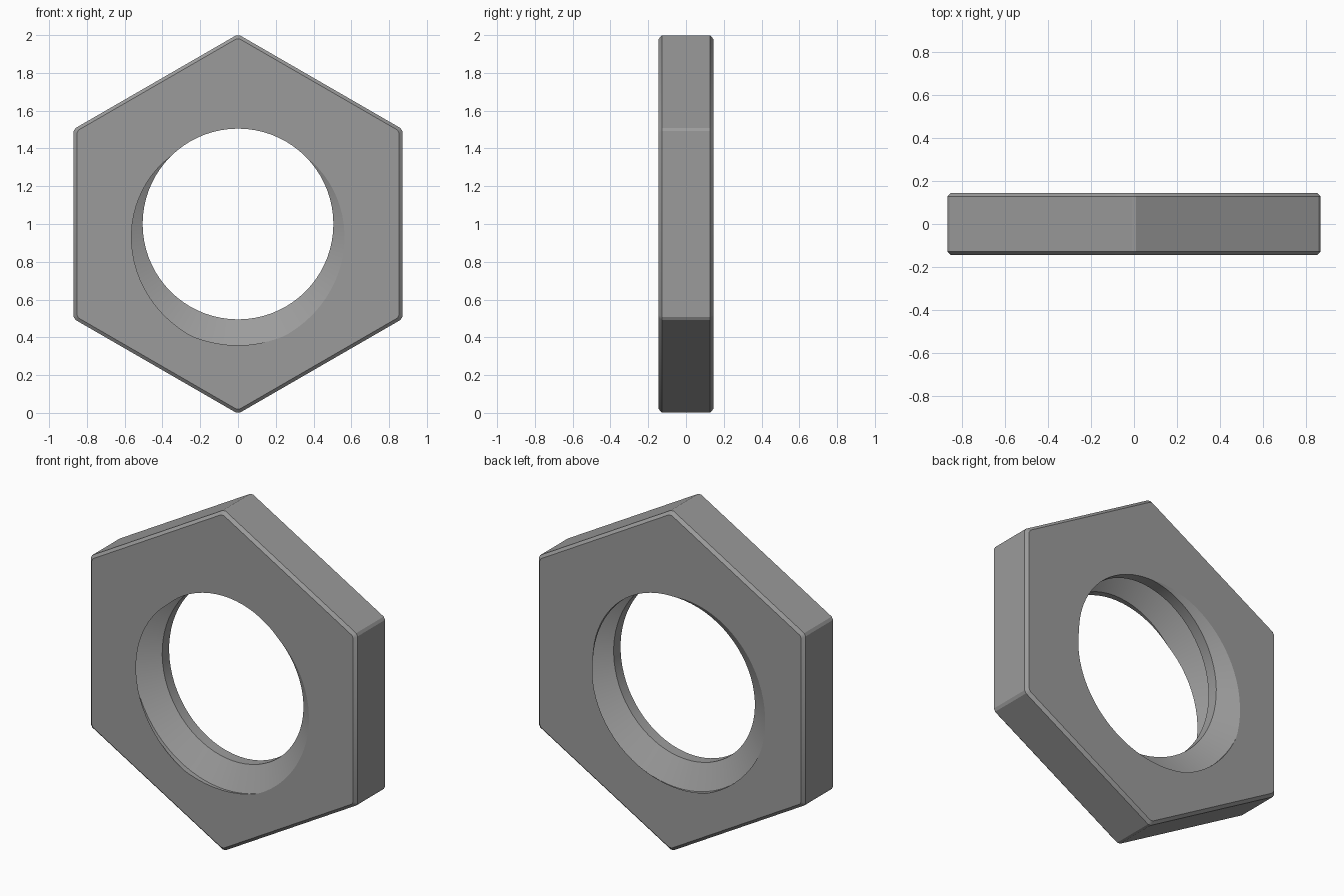
import bpy, bmesh, math

if "Cube" in bpy.data.objects:
    bpy.data.objects.remove(bpy.data.objects["Cube"])

HALF = 0.145        # half thickness of the nut
PITCH = 0.258       # thread pitch
CREST, ROOT = 0.505, 0.642
APOTHEM, CORNER, CHAMFER = 0.87, 0.011, 0.017
STEPS = 72          # columns per thread turn

bm = bmesh.new()

# Threaded hole: sweep one pitch of the profile along a right-handed helix
profile = [(-1/8, CREST), (1/8, CREST), (7/16, ROOT), (9/16, ROOT), (7/8, CREST)]
previous = None
for k in range(-2 * STEPS, 3 * STEPS + 1):
    turn = k / STEPS
    ang = math.pi / 2 - 2 * math.pi * turn
    column = [bm.verts.new((r * math.cos(ang), -HALF + PITCH * (turn + t),
                            1 + r * math.sin(ang))) for t, r in profile]
    if previous:
        for i in range(len(profile) - 1):
            bm.faces.new((previous[i], previous[i + 1], column[i + 1], column[i]))
    previous = column
bmesh.ops.remove_doubles(bm, verts=bm.verts, dist=1e-4)

# Trim the thread to the two faces of the nut
for side in (-1, 1):
    bmesh.ops.bisect_plane(bm, geom=bm.verts[:] + bm.edges[:] + bm.faces[:], dist=1e-5,
                           plane_co=(0, side * HALF, 0), plane_no=(0, side, 0),
                           clear_outer=True)


def hex_ring(apothem, y):
    """Hexagon outline with clipped corners."""
    radius = apothem / math.cos(math.pi / 6)
    ring = []
    for i in range(6):
        a = math.radians(90 + 60 * i)
        for s in (-1, 1):
            d = a + s * math.radians(120)   # direction along the adjoining side
            ring.append(bm.verts.new((radius * math.cos(a) + CORNER * math.cos(d), y,
                                      1 + radius * math.sin(a) + CORNER * math.sin(d))))
    return ring


# Hexagonal outside with chamfered rims
rings = [hex_ring(APOTHEM - CHAMFER, -HALF), hex_ring(APOTHEM, -HALF + CHAMFER),
         hex_ring(APOTHEM, HALF - CHAMFER), hex_ring(APOTHEM - CHAMFER, HALF)]
for a, b in zip(rings, rings[1:]):
    for i in range(12):
        j = (i + 1) % 12
        bm.faces.new((a[i], a[j], b[j], b[i]))

# Flat faces between the hexagon and the hole
for side in (-1, 1):
    rim = [e for e in bm.edges if e.is_boundary
           and all(abs(v.co.y - side * HALF) < 1e-4 for v in e.verts)]
    bmesh.ops.triangle_fill(bm, edges=rim, use_beauty=True, normal=(0, side, 0))
bmesh.ops.recalc_face_normals(bm, faces=bm.faces)

mesh = bpy.data.meshes.new("hex_nut")
bm.to_mesh(mesh)
bm.free()
nut = bpy.data.objects.new("hex_nut", mesh)
bpy.context.collection.objects.link(nut)

steel = bpy.data.materials.new("grey_steel")
steel.diffuse_color = (0.33, 0.33, 0.33, 1)
steel.use_nodes = True
steel.node_tree.nodes["Principled BSDF"].inputs["Base Color"].default_value = steel.diffuse_color
mesh.materials.append(steel)

bpy.context.view_layer.objects.active = nut
nut.select_set(True)
bpy.ops.object.shade_smooth_by_angle(angle=math.radians(25))
